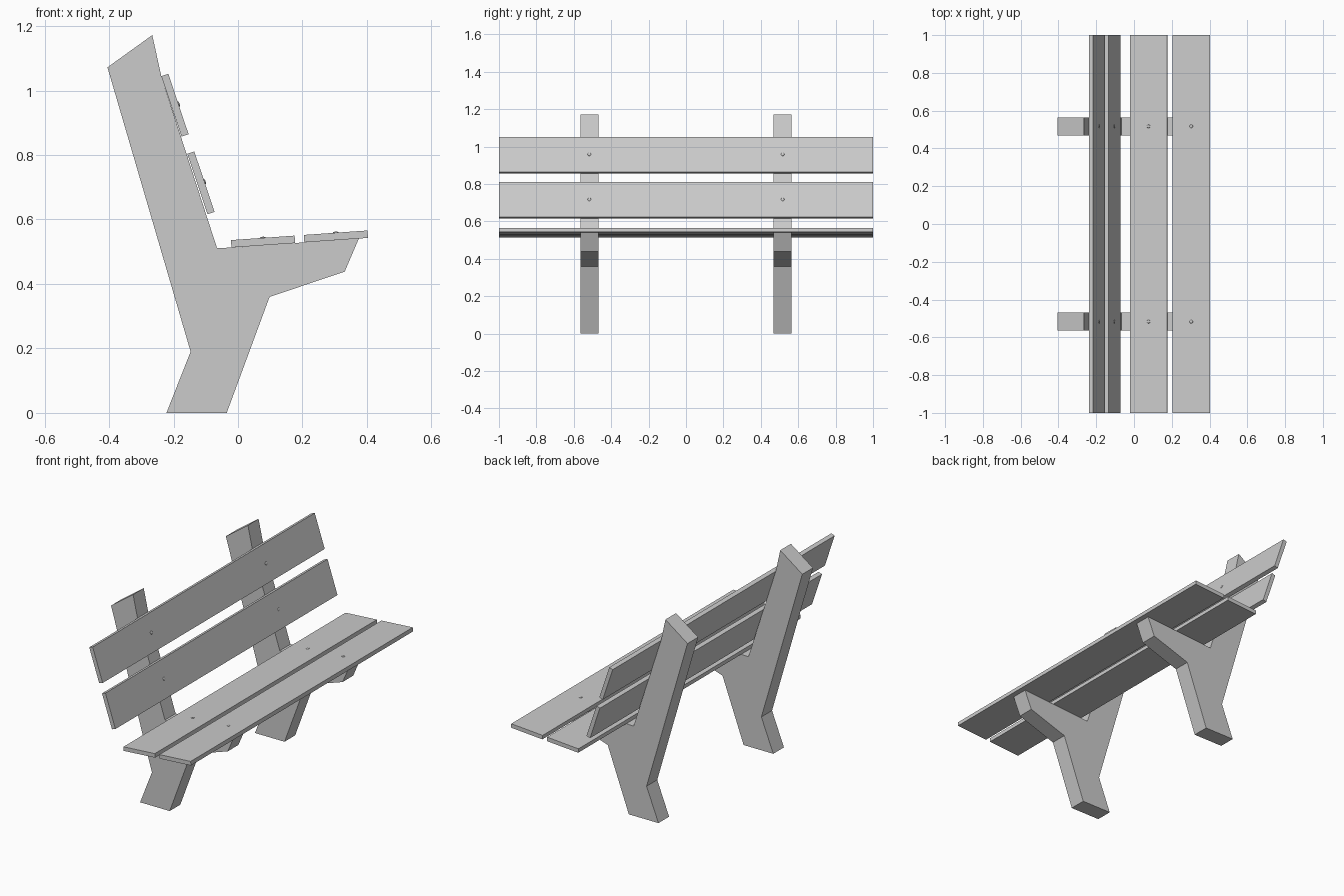
import bpy, bmesh
from math import radians
from mathutils import Matrix, Vector

if "Cube" in bpy.data.objects:
    bpy.data.objects.remove(bpy.data.objects["Cube"])

LEG_Y = 0.517        # centre of each leg from the middle
LEG_W = 0.096
SLAT_W, SLAT_T = 0.198, 0.023


def add_object(name, bm):
    bmesh.ops.recalc_face_normals(bm, faces=bm.faces)
    mesh = bpy.data.meshes.new(name)
    bm.to_mesh(mesh)
    bm.free()
    ob = bpy.data.objects.new(name, mesh)
    bpy.context.collection.objects.link(ob)
    return ob


# Side support: one profile holding foot, seat arm and back post
PROFILE = [(-0.222, 0), (-0.035, 0), (0.098, 0.36), (0.331, 0.438),
           (0.375, 0.541), (-0.02, 0.513), (-0.065, 0.511),
           (-0.238, 1.045), (-0.266, 1.172), (-0.405, 1.072), (-0.147, 0.19)]


def support(name, y):
    bm = bmesh.new()
    face = bm.faces.new([bm.verts.new((x, y - LEG_W / 2, z)) for x, z in PROFILE])
    out = bmesh.ops.extrude_face_region(bm, geom=[face])
    verts = [v for v in out["geom"] if isinstance(v, bmesh.types.BMVert)]
    bmesh.ops.translate(bm, vec=(0, LEG_W, 0), verts=verts)
    add_object(name, bm)


support("near_support", -LEG_Y)
support("far_support", LEG_Y)


# Slats: placed by the centre of the face resting on the supports, with bolt heads
def slat(name, x, z, angle):
    frame = Matrix.Translation((x, 0, z)) @ Matrix.Rotation(-radians(angle), 4, 'Y')
    bm = bmesh.new()
    bmesh.ops.create_cube(bm, size=1, matrix=frame
                          @ Matrix.Translation((0, 0, SLAT_T / 2))
                          @ Matrix.Diagonal((SLAT_W, 2, SLAT_T, 1)))
    add_object(name, bm)

    bm = bmesh.new()
    for y in (-LEG_Y, LEG_Y):
        bmesh.ops.create_uvsphere(bm, u_segments=16, v_segments=8, radius=0.009,
                                  matrix=frame @ Matrix.Translation((0, y, SLAT_T))
                                  @ Matrix.Diagonal((1, 1, 0.4, 1)))
    for f in bm.faces:
        f.smooth = True
    add_object(name + "_bolts", bm)


slat("rear_seat_slat", 0.0785, 0.520, 4)
slat("front_seat_slat", 0.3045, 0.536, 4)
slat("lower_back_slat", -0.126, 0.710, -71.5)
slat("upper_back_slat", -0.2065, 0.951, -71.5)
